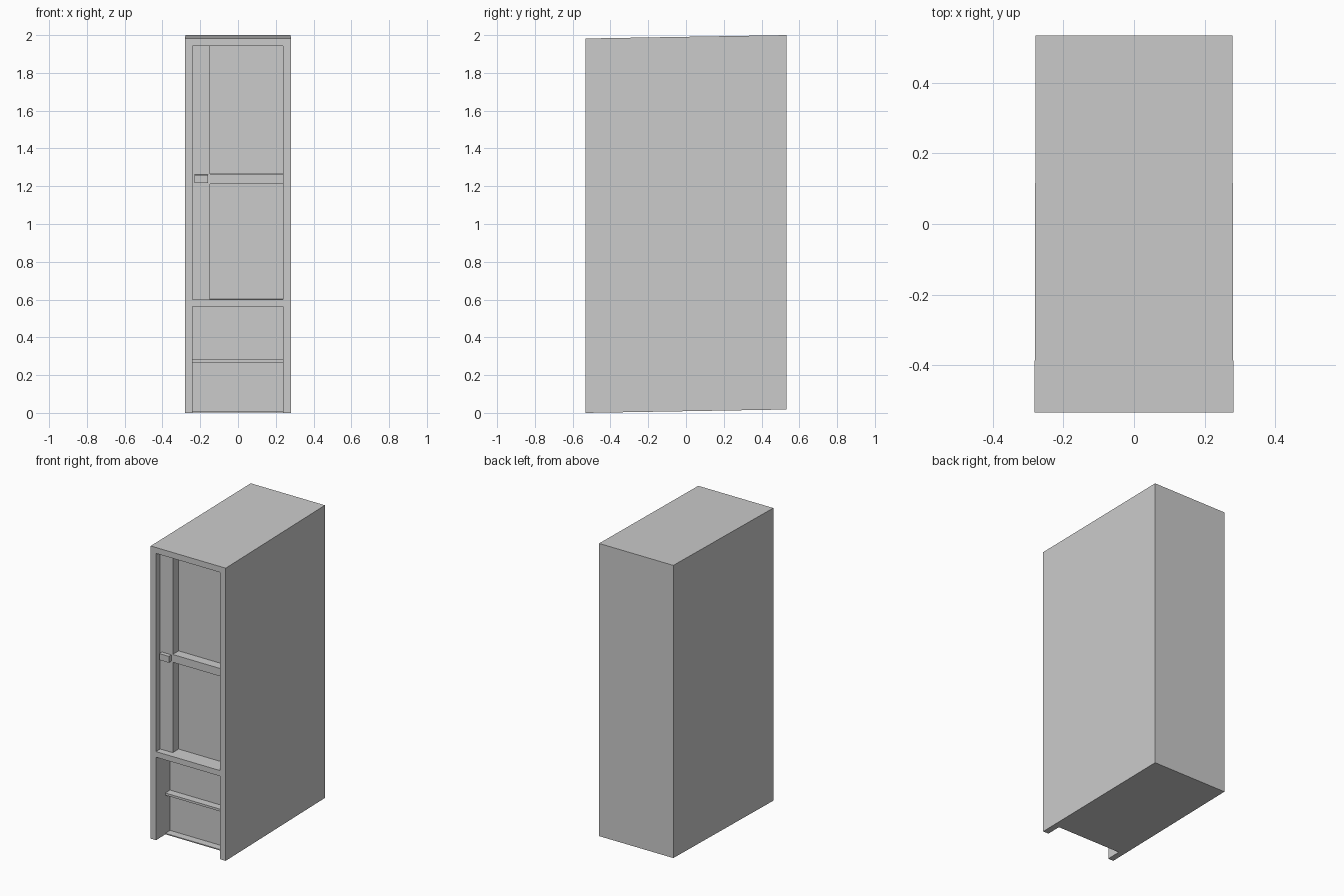
import bpy, bmesh

if "Cube" in bpy.data.objects:
    bpy.data.objects.remove(bpy.data.objects["Cube"])

FRONT, BACK = -0.533, 0.533
SLOPE = 0.018 / (BACK - FRONT)   # whole cabinet leans up slightly to the rear


def box(name, x0, x1, y0, y1, z0, z1):
    """Axis box, sheared to follow the slope of the cabinet."""
    bm = bmesh.new()
    bmesh.ops.create_cube(bm, size=1)
    for v in bm.verts:
        y = y0 if v.co.y < 0 else y1
        z = z0 if v.co.z < 0 else z1
        v.co = (x0 if v.co.x < 0 else x1, y, z + SLOPE * (y - FRONT))
    me = bpy.data.meshes.new(name)
    bm.to_mesh(me)
    bm.free()
    ob = bpy.data.objects.new(name, me)
    bpy.context.collection.objects.link(ob)
    return ob


# Main cabinet block, narrowing very slightly to the rear
body = box("cabinet_body", -0.281, 0.281, FRONT, BACK, 0, 1.982)
for v in body.data.vertices:
    if v.co.y > 0:
        v.co.x *= 0.278 / 0.281

# Recesses: x0, x1, z0, z1, depth
recesses = {
    "door_recess": (-0.241, 0.239, 0.60, 1.942, 0.045),
    "upper_panel": (-0.147, 0.239, 1.265, 1.942, 0.107),
    "lower_panel": (-0.147, 0.239, 0.60, 1.212, 0.107),
    "foot_space": (-0.241, 0.239, -0.1, 0.562, 0.15),
}
for name, (x0, x1, z0, z1, depth) in recesses.items():
    cutter = box(name + "_cutter", x0, x1, FRONT - 0.1, FRONT + depth, z0, z1)
    cutter.hide_render = True
    cutter.hide_viewport = True
    cutter.display_type = 'WIRE'
    mod = body.modifiers.new(name, 'BOOLEAN')
    mod.operation = 'DIFFERENCE'
    mod.solver = 'EXACT'
    mod.object = cutter

# Door handle block
box("door_handle", -0.229, -0.158, FRONT + 0.018, FRONT + 0.05, 1.217, 1.26)
# Small ledge and bottom lip inside the foot space
box("foot_ledge", -0.241, 0.239, FRONT + 0.10, FRONT + 0.155, 0.265, 0.28)
box("bottom_lip", -0.241, 0.239, FRONT + 0.10, FRONT + 0.155, 0.0, 0.007)
